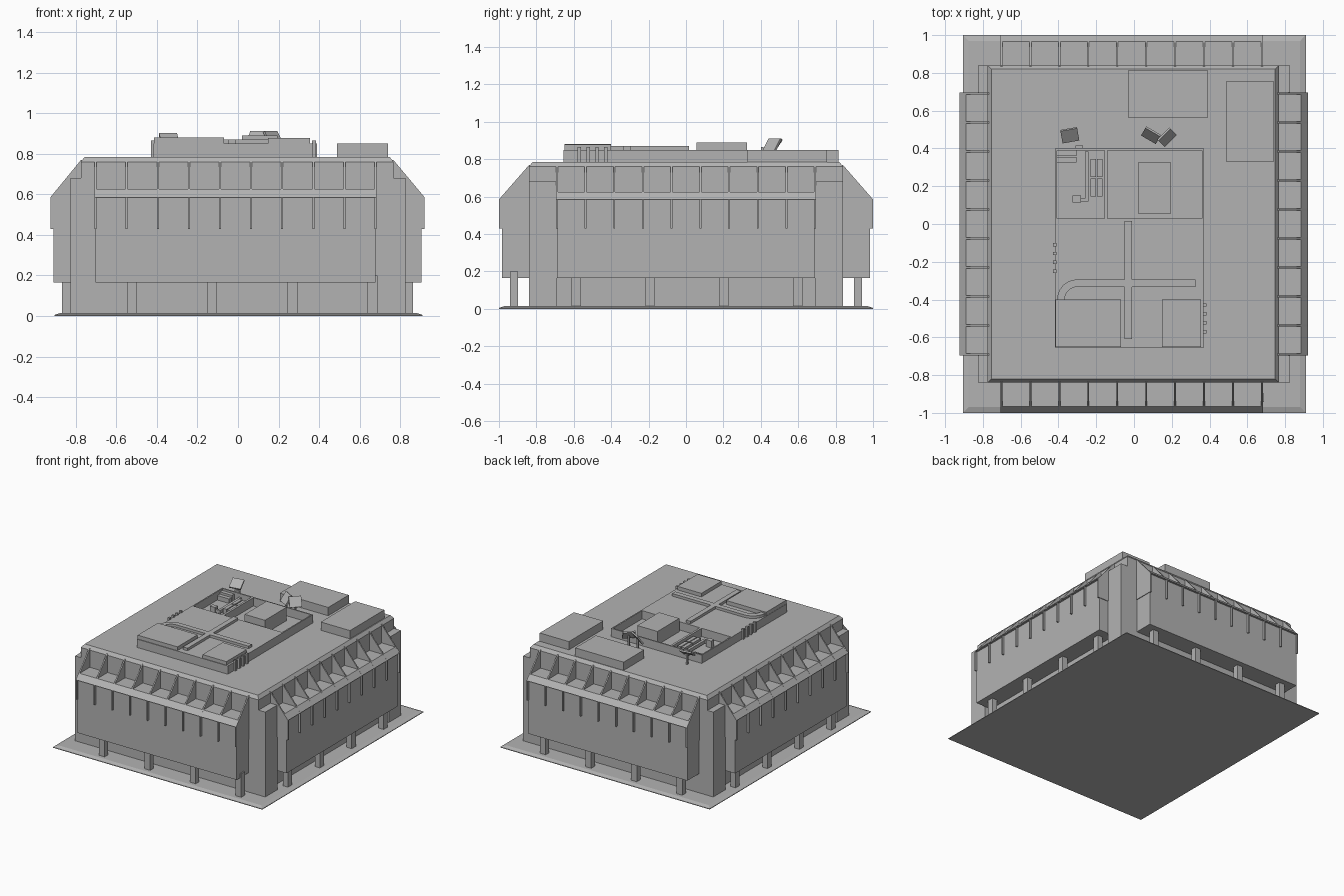
import bpy, bmesh, math
from mathutils import Matrix, Vector

if "Cube" in bpy.data.objects:
    bpy.data.objects.remove(bpy.data.objects["Cube"])

GREY = (0.45, 0.45, 0.45, 1)
mat = bpy.data.materials.new("concrete grey")
mat.use_nodes = True
mat.diffuse_color = GREY
mat.node_tree.nodes["Principled BSDF"].inputs["Base Color"].default_value = GREY


def finish(name, bm, matrix=None):
    if matrix:
        bm.transform(matrix)
    bmesh.ops.recalc_face_normals(bm, faces=bm.faces)
    mesh = bpy.data.meshes.new(name)
    bm.to_mesh(mesh)
    bm.free()
    mesh.materials.append(mat)
    obj = bpy.data.objects.new(name, mesh)
    bpy.context.collection.objects.link(obj)
    return obj


def add_box(bm, x0, x1, y0, y1, z0, z1):
    m = Matrix.Translation(((x0 + x1) / 2, (y0 + y1) / 2, (z0 + z1) / 2))
    size = Matrix.Diagonal((x1 - x0, y1 - y0, z1 - z0, 1))
    bmesh.ops.create_cube(bm, size=1, matrix=m @ size)


def box(name, *extents, matrix=None):
    bm = bmesh.new()
    add_box(bm, *extents)
    return finish(name, bm, matrix)


def chamfered_slab(name, x0, x1, y0, y1, z0, edge, z1, inset):
    """Box whose top rim slopes inwards above height edge."""
    bm = bmesh.new()
    rings = []
    for z, i in ((z0, 0), (edge, 0), (z1, inset)):
        rings.append([bm.verts.new(p) for p in (
            (x0 + i, y0 + i, z), (x1 - i, y0 + i, z),
            (x1 - i, y1 - i, z), (x0 + i, y1 - i, z))])
    for a, b in zip(rings, rings[1:]):
        for k in range(4):
            n = (k + 1) % 4
            bm.faces.new((a[k], a[n], b[n], b[k]))
    bm.faces.new(rings[0])
    bm.faces.new(rings[-1])
    return finish(name, bm)


def add_prism(bm, profile, x0, x1):
    """Extrude an (outward, height) profile along x; outward is -y."""
    face = bm.faces.new([bm.verts.new((x0, -d, z)) for d, z in profile])
    new = bmesh.ops.extrude_face_region(bm, geom=[face])["geom"]
    verts = [v for v in new if isinstance(v, bmesh.types.BMVert)]
    bmesh.ops.translate(bm, verts=verts, vec=(x1 - x0, 0, 0))


# Ground plate and main block
chamfered_slab("base_plate", -0.905, 0.91, -1, 1, 0, 0.005, 0.015, 0.03)
chamfered_slab("main_block", -0.775, 0.767, -0.84, 0.84, 0.01, 0.76, 0.785, 0.02)

# Corner posts
for sx, side in ((-1, "right"), (1, "left")):
    for sy, end in ((-1, "front"), (1, "back")):
        x = sorted((sx * 0.7, sx * 0.825))
        y = sorted((sy * 0.69, sy * 0.84))
        box(f"{end}_{side}_corner_post", *x, *y, 0.01, 0.68)


# One facade: hanging wall, sloped sill, ribs and legs
def facade(name, angle, wall, reach, centre, leg_shift):
    turn = Matrix.Rotation(angle, 4, "Z")
    m = turn @ Matrix.Translation((centre, 0, 0))
    half = 0.69
    out = wall + reach
    inner = wall - 0.01
    bm = bmesh.new()
    add_prism(bm, [(inner, 0.165), (out - 0.015, 0.165), (out - 0.015, 0.585),
                   (out, 0.585), (out - 0.035, 0.625), (inner, 0.625)], -half, half)
    finish(name + "_wall", bm, m)

    bm = bmesh.new()
    for i in range(10):
        x = -half + i * 2 * half / 9
        add_prism(bm, [(inner, 0.43), (out, 0.43), (out, 0.585),
                       (wall, 0.768), (inner, 0.768)], x - 0.005, x + 0.005)
    finish(name + "_ribs", bm, m)

    bm = bmesh.new()
    leg = out - 0.08
    for i in range(4):
        x = leg_shift + (i - 1.5) * 0.395
        add_box(bm, x - 0.025, x + 0.025, -leg - 0.022, -leg + 0.022, 0.01, 0.2)
    finish(name + "_legs", bm, turn)


facade("front", 0, 0.84, 0.16, -0.012, 0.07)
facade("back", math.pi, 0.84, 0.16, 0.012, 0.01)
facade("left", math.pi / 2, 0.767, 0.153, 0, 0.005)
facade("right", -math.pi / 2, 0.775, 0.15, 0, -0.005)

# Roof boxes
ROOF = 0.78
box("rear_roof_box", -0.03, 0.39, 0.56, 0.815, ROOF, 0.85)
box("side_roof_box", 0.487, 0.74, 0.33, 0.755, ROOF, 0.85)

# Roof platform with raised slabs and ducts
box("roof_platform", -0.417, 0.37, -0.655, 0.03, ROOF, 0.85)
box("large_slab", -0.415, -0.07, -0.65, -0.4, 0.84, 0.88)
box("small_slab", 0.147, 0.355, -0.65, -0.4, 0.84, 0.878)
box("long_duct", -0.05, -0.01, -0.61, 0.015, 0.84, 0.87)
box("cross_duct", -0.3, 0.325, -0.333, -0.293, 0.84, 0.87)

# Curved duct end
bm = bmesh.new()
loops = []
for i in range(7):
    a = math.pi / 2 * (1 + i / 6)
    loops.append([bm.verts.new((-0.3 + r * math.cos(a), -0.4 + r * math.sin(a), z))
                  for r, z in ((0.067, 0.84), (0.107, 0.84), (0.107, 0.87), (0.067, 0.87))])
for a, b in zip(loops, loops[1:]):
    for k in range(4):
        n = (k + 1) % 4
        bm.faces.new((a[k], a[n], b[n], b[k]))
bm.faces.new(loops[0])
bm.faces.new(loops[-1])
finish("curved_duct", bm)

# Walled equipment yard
bm = bmesh.new()
add_box(bm, -0.417, 0.37, 0.39, 0.4, ROOF, 0.85)
for x in (-0.417, -0.157, 0.36):
    add_box(bm, x, x + 0.01, 0.025, 0.395, ROOF, 0.85)
add_box(bm, -0.15, -0.14, 0.025, 0.395, ROOF, 0.85)
finish("yard_walls", bm)
box("yard_plant_room", 0.02, 0.195, 0.055, 0.325, ROOF, 0.89)

bm = bmesh.new()
for x in (-0.23, -0.195):
    for y in (0.145, 0.25):
        add_box(bm, x, x + 0.028, y, y + 0.095, ROOF, 0.835)
finish("yard_vents", bm)
bm = bmesh.new()
add_box(bm, -0.26, -0.24, 0.13, 0.385, 0.8, 0.825)
add_box(bm, -0.3, -0.24, 0.12, 0.135, 0.8, 0.825)
add_box(bm, -0.325, -0.28, 0.115, 0.15, ROOF, 0.84)
finish("yard_pipe", bm)
bm = bmesh.new()
add_box(bm, -0.407, -0.305, 0.36, 0.39, ROOF, 0.835)
add_box(bm, -0.407, -0.305, 0.325, 0.355, ROOF, 0.82)
add_box(bm, -0.31, -0.27, 0.4, 0.415, 0.82, 0.865)
finish("yard_cabinets", bm)

# Vertical roof pipes
for name, x, y0 in (("right_roof_pipes", -0.42, -0.25), ("left_roof_pipes", 0.375, -0.57)):
    bm = bmesh.new()
    for i in range(4):
        y = y0 + i * 0.047
        add_box(bm, x - 0.009, x + 0.009, y - 0.009, y + 0.009, ROOF, 0.865)
    finish(name, bm)

# Tilted antenna panels on short masts
for i, (x, y, turn, tilt) in enumerate(((-0.34, 0.47, 10, 35), (0.09, 0.47, -30, 55),
                                        (0.175, 0.46, 45, 55))):
    m = (Matrix.Translation((x, y, 0.875)) @ Matrix.Rotation(math.radians(turn), 4, "Z")
         @ Matrix.Rotation(math.radians(tilt), 4, "X"))
    box(f"antenna_panel_{i + 1}", -0.045, 0.045, -0.04, 0.04, -0.006, 0.006, matrix=m)
    box(f"antenna_mast_{i + 1}", x - 0.006, x + 0.006, y - 0.006, y + 0.006, ROOF, 0.875)
